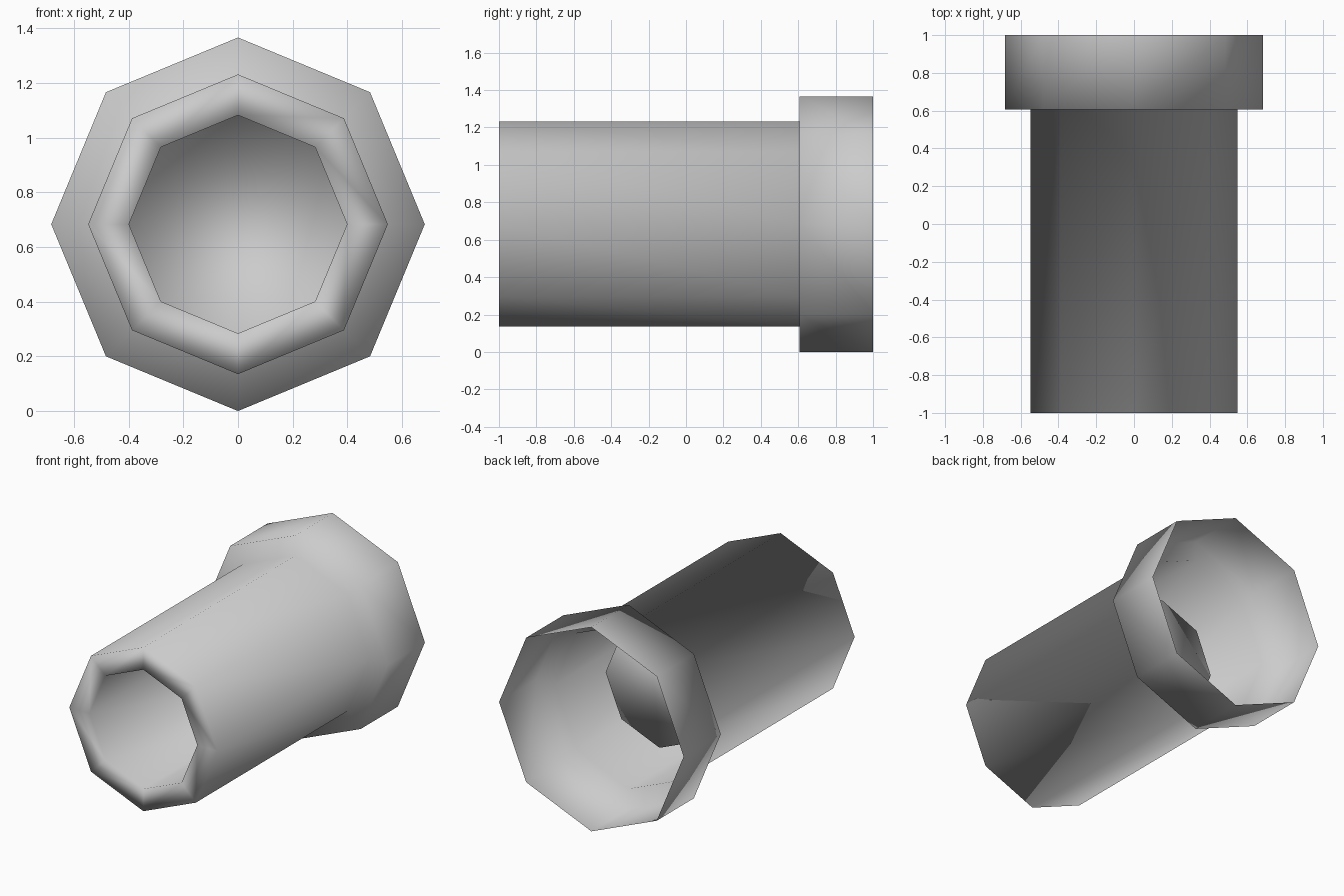
import bpy
import bmesh
from math import cos, sin, pi

if "Cube" in bpy.data.objects:
    bpy.data.objects.remove(bpy.data.objects["Cube"])

SIDES = 8
AXIS_Z = 0.683

# Single plain grey
grey = bpy.data.materials.new("plain_grey")
grey.use_nodes = True
colour = (0.6, 0.6, 0.6, 1)
grey.diffuse_color = colour
grey.node_tree.nodes["Principled BSDF"].inputs["Base Color"].default_value = colour

# Profile (radius, y): open collar, step, barrel, front lip, blind bore
profile = [(0.683, 1.0), (0.683, 0.607), (0.548, 0.607),
           (0.548, -1.0), (0.399, -1.0), (0.399, 0.28)]

bm = bmesh.new()


def ring(radius, y):
    angles = [2 * pi * i / SIDES for i in range(SIDES)]
    return [bm.verts.new((radius * cos(a), y, AXIS_Z + radius * sin(a))) for a in angles]


rings = [ring(r, y) for r, y in profile]
for a, b in zip(rings, rings[1:]):
    for i in range(SIDES):
        j = (i + 1) % SIDES
        bm.faces.new((a[i], a[j], b[j], b[i]))

# Closed bottom of the bore, facing the front
bm.faces.new(rings[-1])
bm.normal_update()

# Smooth shading runs across every edge, with normals facing outward
for face in bm.faces:
    face.smooth = True
barrel = bm.faces[:][2 * SIDES] if bm.faces.ensure_lookup_table() is None else None
centre = barrel.calc_center_median()
if barrel.normal.x * centre.x + barrel.normal.z * (centre.z - AXIS_Z) < 0:
    bmesh.ops.reverse_faces(bm, faces=bm.faces[:])

mesh = bpy.data.meshes.new("pipe_shell")
bm.to_mesh(mesh)
bm.free()
mesh.materials.append(grey)
pipe = bpy.data.objects.new("pipe_shell", mesh)
bpy.context.collection.objects.link(pipe)
